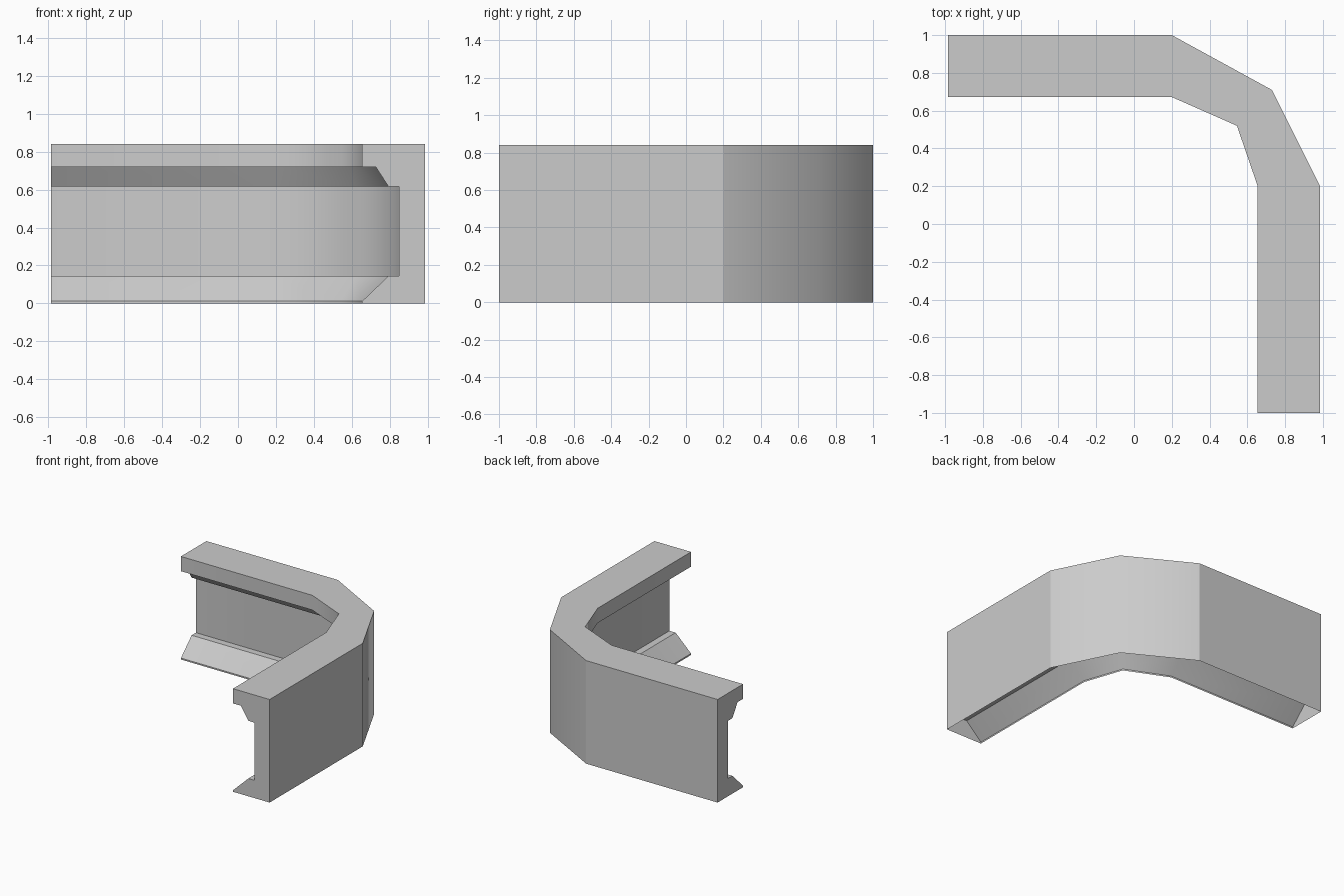
import bpy, bmesh
from mathutils import Vector

if "Cube" in bpy.data.objects:
    bpy.data.objects.remove(bpy.data.objects["Cube"])

# Plan corners: outer face and the matching inner lip
outer = [(-0.985, 1), (0.2, 1), (0.73, 0.71), (0.985, 0.2), (0.985, -1)]
inner = [(-0.985, 0.672), (0.2, 0.672), (0.545, 0.52), (0.655, 0.2), (0.655, -1)]

# Cross-section: depth from the outer face (1 = inner lip), height
profile = [(0, 0), (0, 0.84), (1, 0.84), (1, 0.72), (0.785, 0.72), (0.58, 0.615),
           (0.41, 0.615), (0.41, 0.145), (0.58, 0.145), (1, 0.012), (1, 0)]

bm = bmesh.new()
rings = []
for o, i in zip(outer, inner):
    ring = []
    for t, z in profile:
        p = Vector(o).lerp(Vector(i), t)
        ring.append(bm.verts.new((p.x, p.y, z)))
    rings.append(ring)

# Walls along the path; the underside stays open
for a, b in zip(rings, rings[1:]):
    for k in range(len(profile) - 1):
        bm.faces.new((a[k], b[k], b[k + 1], a[k + 1]))

# End caps
bm.faces.new(rings[0])
bm.faces.new(rings[-1][::-1])
bmesh.ops.recalc_face_normals(bm, faces=bm.faces[:])
top = max(bm.faces, key=lambda f: f.calc_center_median().z)
if top.normal.z < 0:
    bmesh.ops.reverse_faces(bm, faces=bm.faces[:])

# Smooth the bend, keep the profile lines and the outer wall joints crisp
for f in bm.faces:
    f.smooth = True
bend = set()
for r, ring in enumerate(rings[1:-1], 1):
    for k in range(len(profile) - 1):
        if r == 2 or k > 1:
            bend.add(bm.edges.get((ring[k], ring[k + 1])))
for e in bm.edges:
    e.smooth = e in bend

mesh = bpy.data.meshes.new("corner_trim")
bm.to_mesh(mesh)
bm.free()
bpy.context.collection.objects.link(bpy.data.objects.new("corner_trim", mesh))
